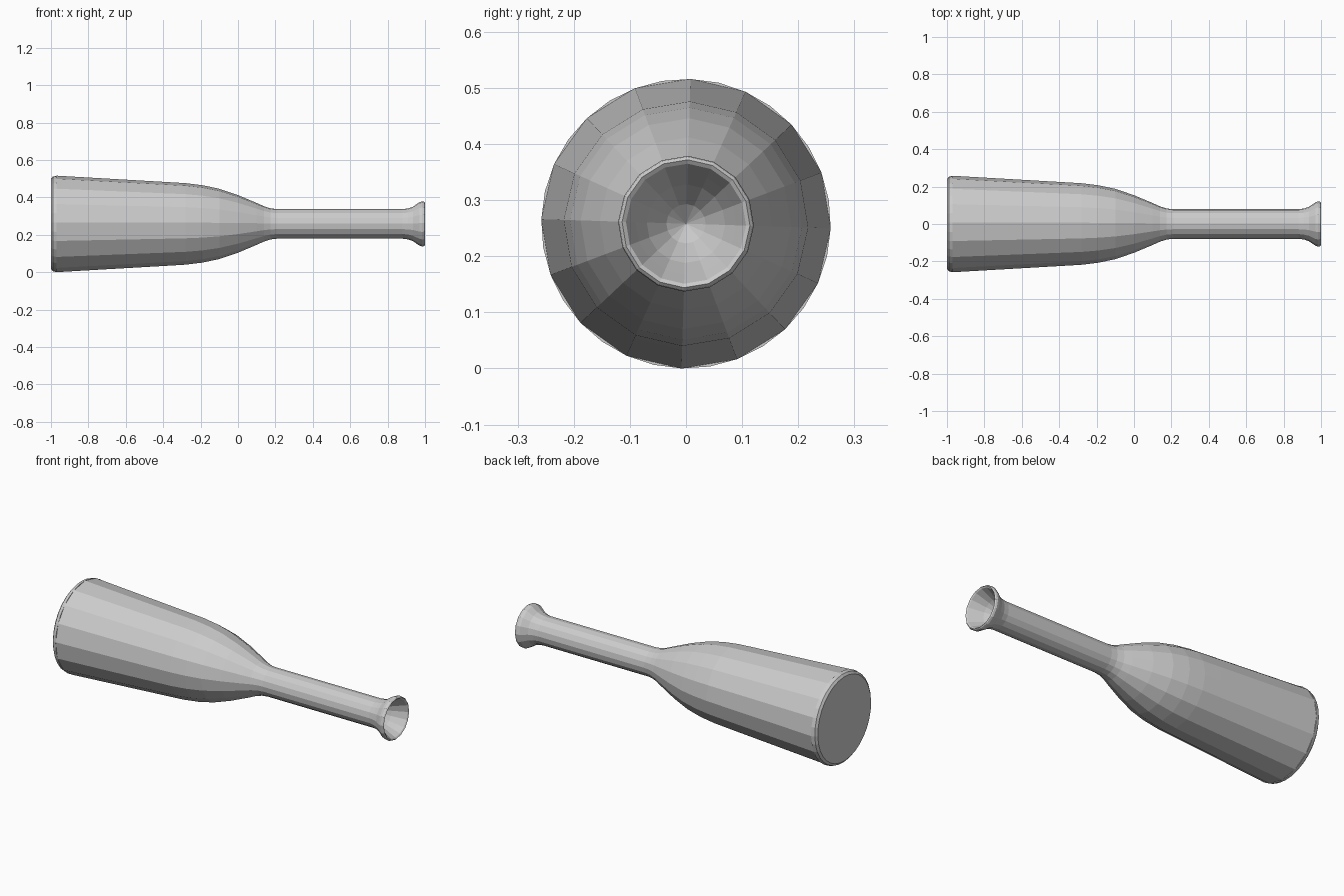
import bpy, bmesh, math

cube = bpy.data.objects.get("Cube")
if cube:
    bpy.data.objects.remove(cube, do_unlink=True)

AXIS_Z = 0.258
TURN = math.radians(-1.8)

grey = bpy.data.materials.new("plain_grey")
grey.use_nodes = True
grey.diffuse_color = (0.6, 0.6, 0.6, 1)
grey.node_tree.nodes["Principled BSDF"].inputs["Base Color"].default_value = (0.6, 0.6, 0.6, 1)


def lathe(name, profile, sides):
    """Turn (x, radius) points about the long axis; radius 0 makes a tip."""
    bm = bmesh.new()
    rings = []
    for x, r in profile:
        if r == 0:
            rings.append([bm.verts.new((x, 0, AXIS_Z))] * sides)
            continue
        angles = [TURN + math.tau * i / sides for i in range(sides)]
        rings.append([bm.verts.new((x, r * math.cos(a), AXIS_Z + r * math.sin(a)))
                      for a in angles])
    for a, b in zip(rings, rings[1:]):
        for i in range(sides):
            j = (i + 1) % sides
            corners = list(dict.fromkeys((a[i], a[j], b[j], b[i])))
            bm.faces.new(corners)
    bmesh.ops.recalc_face_normals(bm, faces=bm.faces)
    mesh = bpy.data.meshes.new(name)
    bm.to_mesh(mesh)
    bm.free()
    mesh.materials.append(grey)
    obj = bpy.data.objects.new(name, mesh)
    bpy.context.collection.objects.link(obj)
    return obj


# Rounded foot with a finer circle than the faceted body
lathe("bottle_base", [(-1, 0), (-1, 0.24), (-0.99, 0.253), (-0.97, 0.258), (-0.97, 0)], 32)

# Body, shoulder, neck, flared lip and hollow mouth in one turned shell
outside = [(-0.97, 0), (-0.97, 0.258), (-0.38, 0.224), (-0.28, 0.218), (-0.19, 0.207),
           (-0.1, 0.188), (0, 0.154), (0.1, 0.112), (0.14, 0.094),
           (0.175, 0.083), (0.21, 0.079), (0.88, 0.079)]
lip = [(0.91, 0.083), (0.935, 0.092), (0.97, 0.116), (0.985, 0.121), (0.995, 0.119), (1, 0.114)]
mouth = [(0.995, 0.107), (0.96, 0.09), (0.92, 0.07), (0.87, 0.035), (0.84, 0)]
lathe("bottle_body", outside + lip + mouth, 16)
